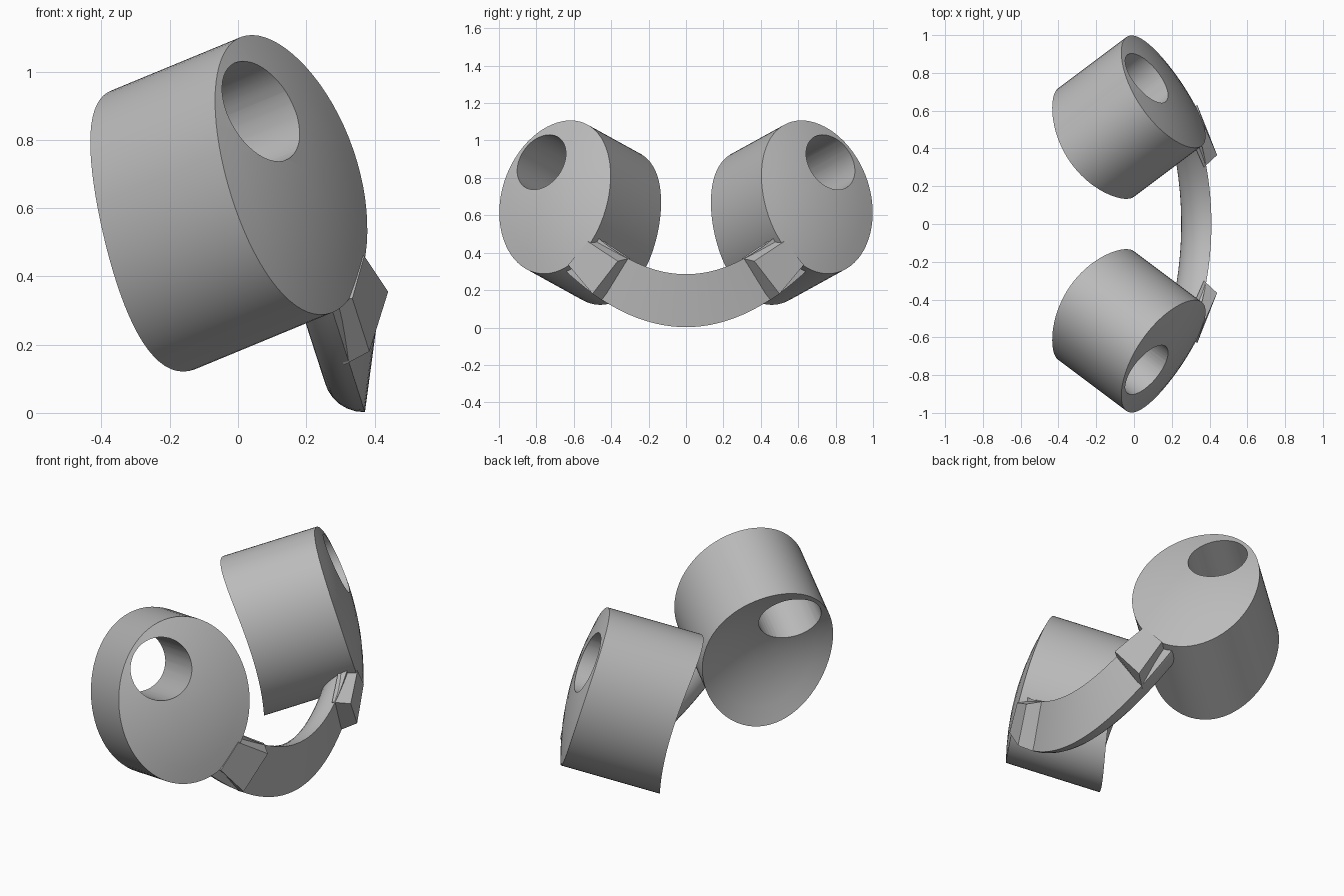
import bpy, bmesh, math
from mathutils import Vector, Matrix

cube = bpy.data.objects.get("Cube")
if cube:
    bpy.data.objects.remove(cube)

grey = bpy.data.materials.new("plain grey")
grey.use_nodes = True
colour = (0.5, 0.5, 0.5, 1)
grey.diffuse_color = colour
grey.node_tree.nodes["Principled BSDF"].inputs["Base Color"].default_value = colour

# Frame of one cup: side, up and outward axis
outward = Vector((0.76, -0.57, 0.314)).normalized()
side = Vector((0.6, 0.8, 0))
up = outward.cross(side).normalized()
cup_frame = Matrix((side, up, outward)).transposed().to_4x4()
cup_frame.translation = (0.16, -0.702, 0.705)


def make_object(name, bm):
    bmesh.ops.recalc_face_normals(bm, faces=bm.faces)
    mesh = bpy.data.meshes.new(name)
    bm.to_mesh(mesh)
    bm.free()
    mesh.materials.append(grey)
    obj = bpy.data.objects.new(name, mesh)
    bpy.context.collection.objects.link(obj)
    return obj


def smooth(obj):
    bpy.ops.object.select_all(action="DESELECT")
    obj.select_set(True)
    bpy.context.view_layer.objects.active = obj
    bpy.ops.object.shade_smooth_by_angle(angle=math.radians(30))


def mirror_y(obj):
    mod = obj.modifiers.new("mirror", "MIRROR")
    mod.use_axis = (False, True, False)
    mod.use_mirror_merge = False


def bridge_rings(bm, first, second):
    n = len(first)
    for i in range(n):
        j = (i + 1) % n
        bm.faces.new((first[i], first[j], second[j], second[i]))


# Oval cup: gently domed outer face, hollowed inner face
def cup_ring(bm, scale, depth):
    verts = []
    for i in range(72):
        a = math.tau * i / 72
        x, y = 0.35 * scale * math.cos(a), 0.428 * scale * math.sin(a)
        verts.append(bm.verts.new(cup_frame @ Vector((x, y, depth(x, y)))))
    return verts


def dome(x, y):
    return 0.042 - 0.35 * x * x - 0.36 * y * y - 0.04 * x + 0.025 * y


def hollow(x, y):
    return -0.41 - 0.55 * x * x - 0.71 * y * y - 0.036 * x + 0.06 * y


bm = bmesh.new()
steps = (0.2, 0.4, 0.6, 0.8, 1)
rings = [cup_ring(bm, s, dome) for s in steps]
rings += [cup_ring(bm, s, hollow) for s in reversed(steps)]
for first, second in zip(rings, rings[1:]):
    bridge_rings(bm, first, second)
for ring, shape in ((rings[0], dome), (rings[-1], hollow)):
    tip = bm.verts.new(cup_frame @ Vector((0, 0, shape(0, 0))))
    for i, v in enumerate(ring):
        bm.faces.new((v, ring[(i + 1) % len(ring)], tip))
cups = make_object("cups", bm)

# Round bore through the cup
bm = bmesh.new()
bmesh.ops.create_cone(bm, cap_ends=True, segments=48, radius1=0.16, radius2=0.16, depth=2,
                      matrix=cup_frame @ Matrix.Translation((-0.112, 0.18, 0)))
cutter = make_object("bore_cutter", bm)
cutter.hide_render = True
cut = cups.modifiers.new("bore", "BOOLEAN")
cut.operation = "DIFFERENCE"
cut.solver = "EXACT"
cut.object = cutter
evaluated = cups.evaluated_get(bpy.context.evaluated_depsgraph_get())
bored = bpy.data.meshes.new_from_object(evaluated)
cups.modifiers.clear()
cups.data = bored
bpy.data.objects.remove(cutter)
smooth(cups)
mirror_y(cups)

# Curved strap: flat outer face, rounded inner side
bm = bmesh.new()
rings = []
for i in range(33):
    t = -1.6 + 0.1 * i
    top = Vector((0.41 - 0.03 * t * t, 0.32 * t, 0.285 + 0.09 * t * t))
    low = Vector((0.372 - 0.045 * t * t, 0.44 * t, 0.002 + 0.14 * t * t))
    ring = []
    for k in range(17):
        a = math.pi * k / 16
        p = top.lerp(low, (1 - math.cos(a)) / 2)
        p.x -= 0.14 * math.sin(a)
        ring.append(bm.verts.new(p))
    rings.append(ring)
for first, second in zip(rings, rings[1:]):
    bridge_rings(bm, first, second)
bm.faces.new(rings[0])
bm.faces.new(rings[-1])
strap = make_object("strap", bm)
smooth(strap)

# Raised blocks continuing the outer cup faces onto the strap
bm = bmesh.new()
inner = [(0.44, -0.365, 0.355), (0.385, -0.5, 0.18), (0.31, -0.44, 0.14), (0.37, -0.3, 0.37)]
outer = [(0.37, -0.525, 0.46), (0.335, -0.63, 0.335), (0.25, -0.58, 0.33), (0.3, -0.46, 0.475)]
inner, outer = ([bm.verts.new(p) for p in end] for end in (inner, outer))
bridge_rings(bm, inner, outer)
bm.faces.new(inner)
bm.faces.new(outer)
mirror_y(make_object("strap_blocks", bm))
